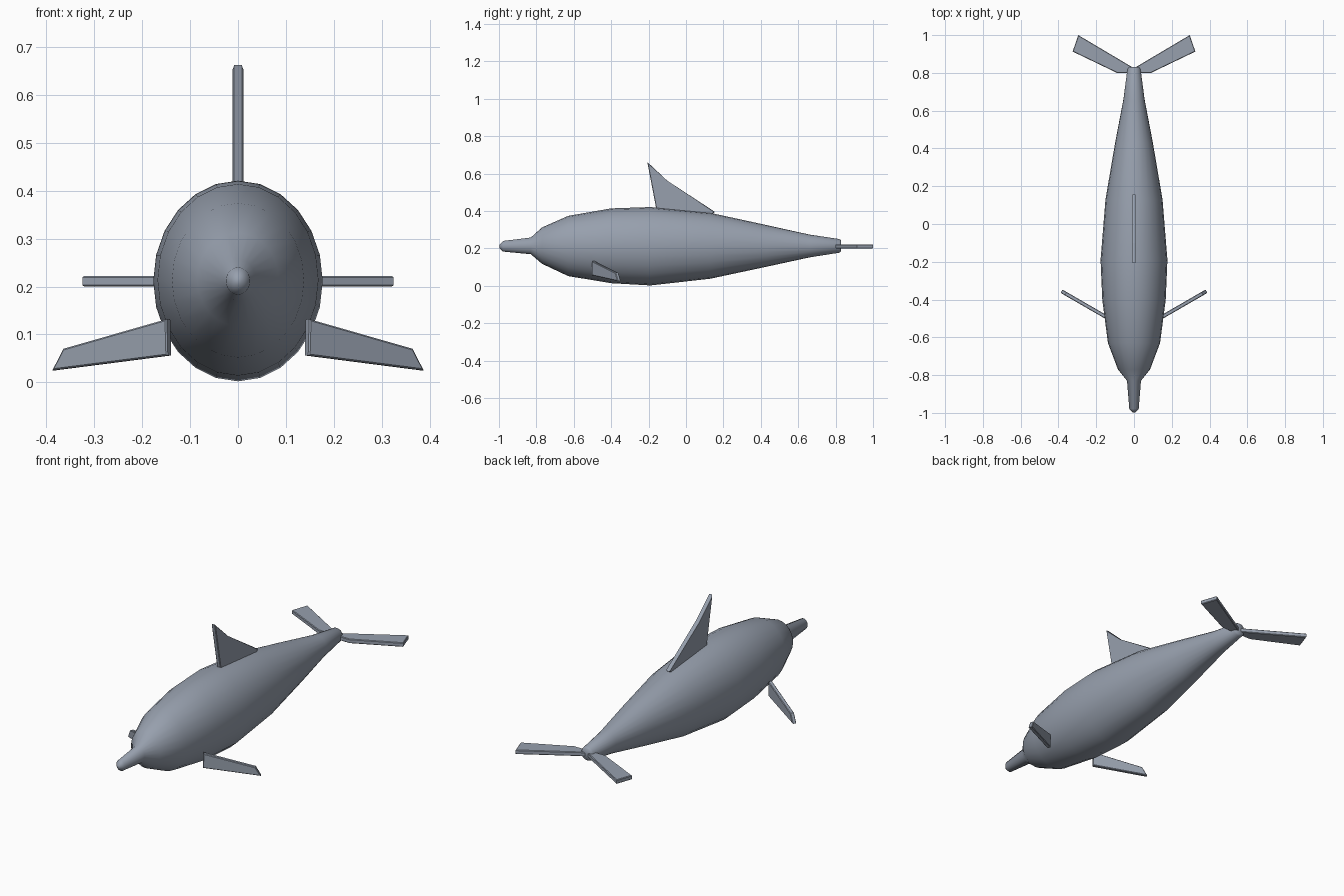
import bpy, bmesh
from math import sin, cos, pi
from mathutils import Vector

if "Cube" in bpy.data.objects:
    bpy.data.objects.remove(bpy.data.objects["Cube"])

slate = bpy.data.materials.new("slate_skin")
slate.diffuse_color = (0.31, 0.35, 0.42, 1)
slate.use_nodes = True
slate.node_tree.nodes["Principled BSDF"].inputs["Base Color"].default_value = slate.diffuse_color


def finish(name, bm, smooth=False):
    bmesh.ops.recalc_face_normals(bm, faces=bm.faces[:])
    for f in bm.faces:
        f.smooth = smooth
    me = bpy.data.meshes.new(name)
    bm.to_mesh(me)
    bm.free()
    me.materials.append(slate)
    ob = bpy.data.objects.new(name, me)
    bpy.context.collection.objects.link(ob)
    return ob


def loft(name, stations, seg=24):
    """Elliptical rings (y, half width, bottom, top) bridged along y."""
    bm = bmesh.new()
    rings = []
    for y, w, lo, hi in stations:
        c, h = (lo + hi) / 2, (hi - lo) / 2
        rings.append([bm.verts.new((w * sin(2 * pi * i / seg), y,
                                    c + h * cos(2 * pi * i / seg)))
                      for i in range(seg)])
    for a, b in zip(rings, rings[1:]):
        for i in range(seg):
            j = (i + 1) % seg
            bm.faces.new((a[i], a[j], b[j], b[i]))
    bm.faces.new(rings[0])
    bm.faces.new(rings[-1])
    return finish(name, bm, True)


def plate(name, outline, normal, thick=0.022):
    """Flat outline thickened evenly along its normal, rims slightly eased."""
    bm = bmesh.new()
    n = Vector(normal).normalized() * thick / 2
    a = [bm.verts.new(Vector(p) - n) for p in outline]
    b = [bm.verts.new(Vector(p) + n) for p in outline]
    rims = [bm.faces.new(a), bm.faces.new(b[::-1])]
    for i in range(len(a)):
        j = (i + 1) % len(a)
        bm.faces.new((a[i], a[j], b[j], b[i]))
    bmesh.ops.bevel(bm, geom=[e for f in rims for e in f.edges], offset=0.003,
                    segments=1, affect='EDGES', profile=0.5)
    return finish(name, bm)


# Body with beak
loft("body", [
    (-0.998, 0.008, 0.203, 0.220),
    (-0.978, 0.025, 0.183, 0.240),
    (-0.83, 0.037, 0.169, 0.258),
    (-0.77, 0.085, 0.118, 0.312),
    (-0.63, 0.138, 0.052, 0.374),
    (-0.40, 0.168, 0.014, 0.414),
    (-0.19, 0.177, 0.002, 0.421),
    (0.13, 0.151, 0.038, 0.390),
    (0.43, 0.100, 0.102, 0.325),
    (0.66, 0.056, 0.152, 0.274),
    (0.82, 0.035, 0.177, 0.250),
    (0.83, 0.028, 0.185, 0.243)])

# Dorsal fin
plate("dorsal_fin", [(0, -0.207, 0.662), (0, -0.10, 0.562), (0, 0.155, 0.395),
                     (0, 0.12, 0.37), (0, -0.155, 0.39)], (1, 0, 0))

for side, s in (("right", 1), ("left", -1)):
    # Pectoral fins, swept back
    plate("pectoral_fin_" + side,
          [(s * 0.145, -0.494, 0.132), (s * 0.361, -0.369, 0.070),
           (s * 0.384, -0.356, 0.025), (s * 0.143, -0.495, 0.056)],
          (-s * 0.5, 0.866, 0), 0.02)
    # Tail flukes
    plate("tail_fluke_" + side,
          [(0, 0.825, 0.211), (s * 0.295, 1.0, 0.211),
           (s * 0.325, 0.913, 0.211), (s * 0.09, 0.80, 0.211),
           (0, 0.80, 0.211)], (0, 0, 1))
